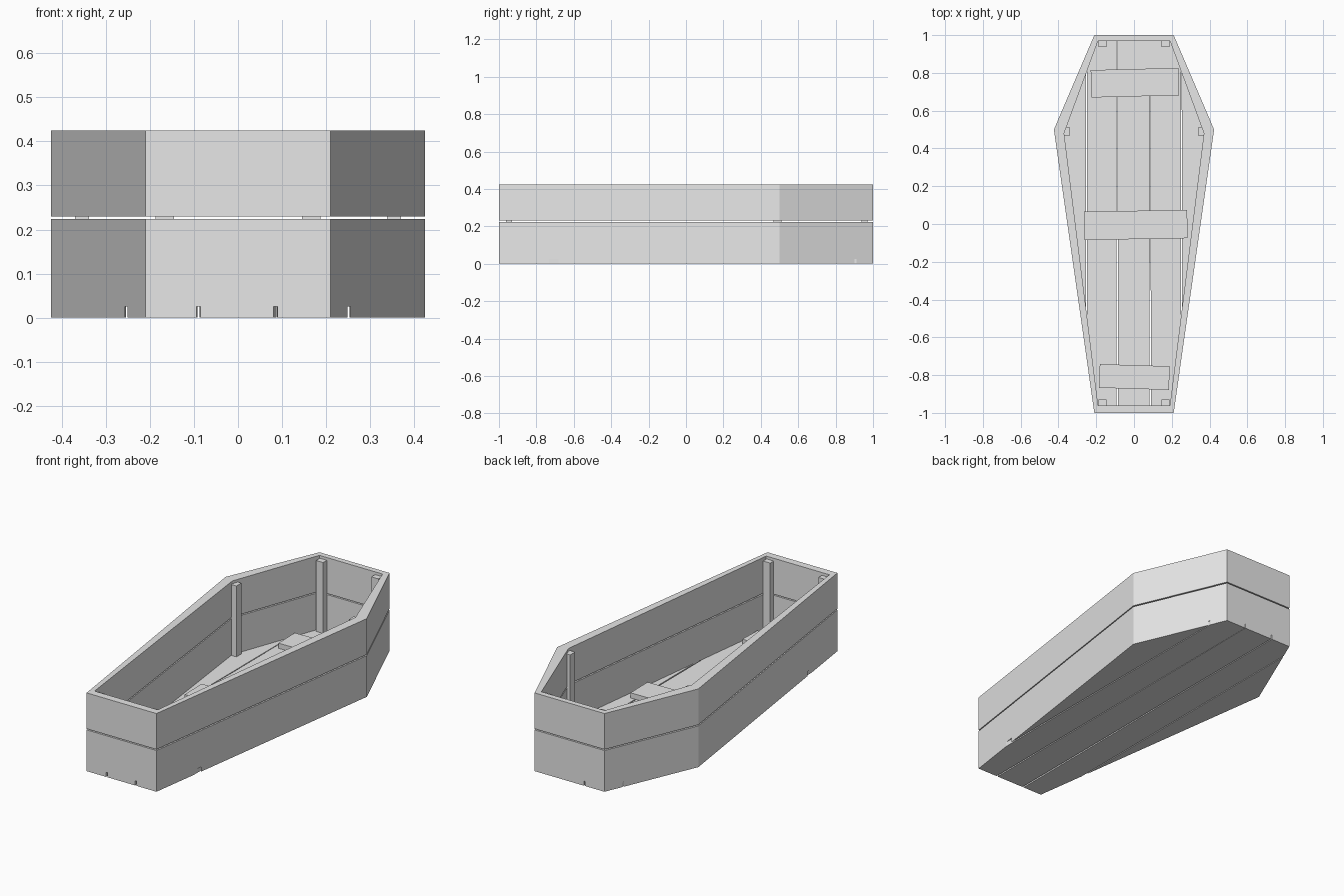
import bpy
import bmesh
from mathutils import Matrix, Vector

default = bpy.data.objects.get("Cube")
if default:
    bpy.data.objects.remove(default, do_unlink=True)

grey = bpy.data.materials.new("pale grey wood")
grey.use_nodes = True
grey.diffuse_color = (0.8, 0.8, 0.8, 1)
grey.node_tree.nodes["Principled BSDF"].inputs["Base Color"].default_value = (0.8, 0.8, 0.8, 1)

FLOOR = 0.025


def finish(bm, name):
    bmesh.ops.recalc_face_normals(bm, faces=bm.faces[:])
    mesh = bpy.data.meshes.new(name)
    bm.to_mesh(mesh)
    bm.free()
    mesh.materials.append(grey)
    obj = bpy.data.objects.new(name, mesh)
    bpy.context.collection.objects.link(obj)
    return obj


def mirrored(half):
    """Close a right-hand outline with its reflection."""
    return half + [(-x, y) for x, y in reversed(half)]


def raise_faces(bm, height):
    top = bmesh.ops.extrude_face_region(bm, geom=bm.faces[:])["geom"]
    verts = [g for g in top if isinstance(g, bmesh.types.BMVert)]
    bmesh.ops.translate(bm, verts=verts, vec=(0, 0, height))


def box(name, center, size, turn=0):
    bm = bmesh.new()
    bmesh.ops.create_cube(bm, size=1, matrix=Matrix.Diagonal((*size, 1)))
    obj = finish(bm, name)
    obj.location = center
    obj.rotation_euler.z = turn
    return obj


outer = mirrored([(0.21, -1), (0.424, 0.5), (0.21, 1)])
inner = mirrored([(0.19, -0.96), (0.37, 0.48), (0.19, 0.97)])


# Two tiers of mitred side boards with a narrow slit between them
def wall_tier(name, bottom, top):
    bm = bmesh.new()
    a = [bm.verts.new((x, y, bottom)) for x, y in outer]
    b = [bm.verts.new((x, y, bottom)) for x, y in inner]
    for i in range(len(a)):
        j = (i + 1) % len(a)
        bm.faces.new((a[i], a[j], b[j], b[i]))
    raise_faces(bm, top - bottom)
    finish(bm, name)


wall_tier("lower_wall", FLOOR, 0.224)
wall_tier("upper_wall", 0.23, 0.425)


# Floor planks: strips of the outline, each seam given as (x at foot, x at head)
def floor_plank(name, left, right):
    bm = bmesh.new()
    bm.faces.new([bm.verts.new((x, y, 0)) for x, y in outer])
    for seam, side in ((left, -1), (right, 1)):
        if seam is None:
            continue
        foot, head = Vector((seam[0], -1, 0)), Vector((seam[1], 1, 0))
        run = head - foot
        normal = Vector((run.y, -run.x, 0)) * side
        bmesh.ops.bisect_plane(bm, geom=bm.verts[:] + bm.edges[:] + bm.faces[:],
                               plane_co=foot, plane_no=normal, clear_outer=True)
    raise_faces(bm, FLOOR)
    finish(bm, name)


floor_plank("floor_plank_outer_right", None, (-0.256, -0.254))
floor_plank("floor_plank_inner_right", (-0.25, -0.25), (-0.094, -0.092))
floor_plank("floor_plank_middle", (-0.085, -0.087), (0.081, 0.087))
floor_plank("floor_plank_inner_left", (0.089, 0.088), (0.248, 0.248))
floor_plank("floor_plank_outer_left", (0.256, 0.252), None)

# Cross battens lying slightly askew on the floor
for name, x, y, length, width, turn in (
        ("head_batten", 0.005, 0.748, 0.465, 0.145, 0.025),
        ("middle_batten", 0.01, -0.005, 0.545, 0.15, 0.018),
        ("foot_batten", 0.002, -0.81, 0.37, 0.125, -0.03)):
    box(name, (x, y, FLOOR + 0.014), (length, width, 0.028), turn)

# Upright posts joining the two tiers
POST_TOP = 0.41
for side, label in ((1, "left"), (-1, "right")):
    for name, x, y, sx, sy in (("head_post", 0.166, 0.954, 0.042, 0.032),
                               ("shoulder_post", 0.354, 0.49, 0.032, 0.042),
                               ("foot_post", 0.166, -0.946, 0.042, 0.032)):
        box(f"{name}_{label}", (side * x, y, (POST_TOP + FLOOR) / 2),
            (sx, sy, POST_TOP - FLOOR))
